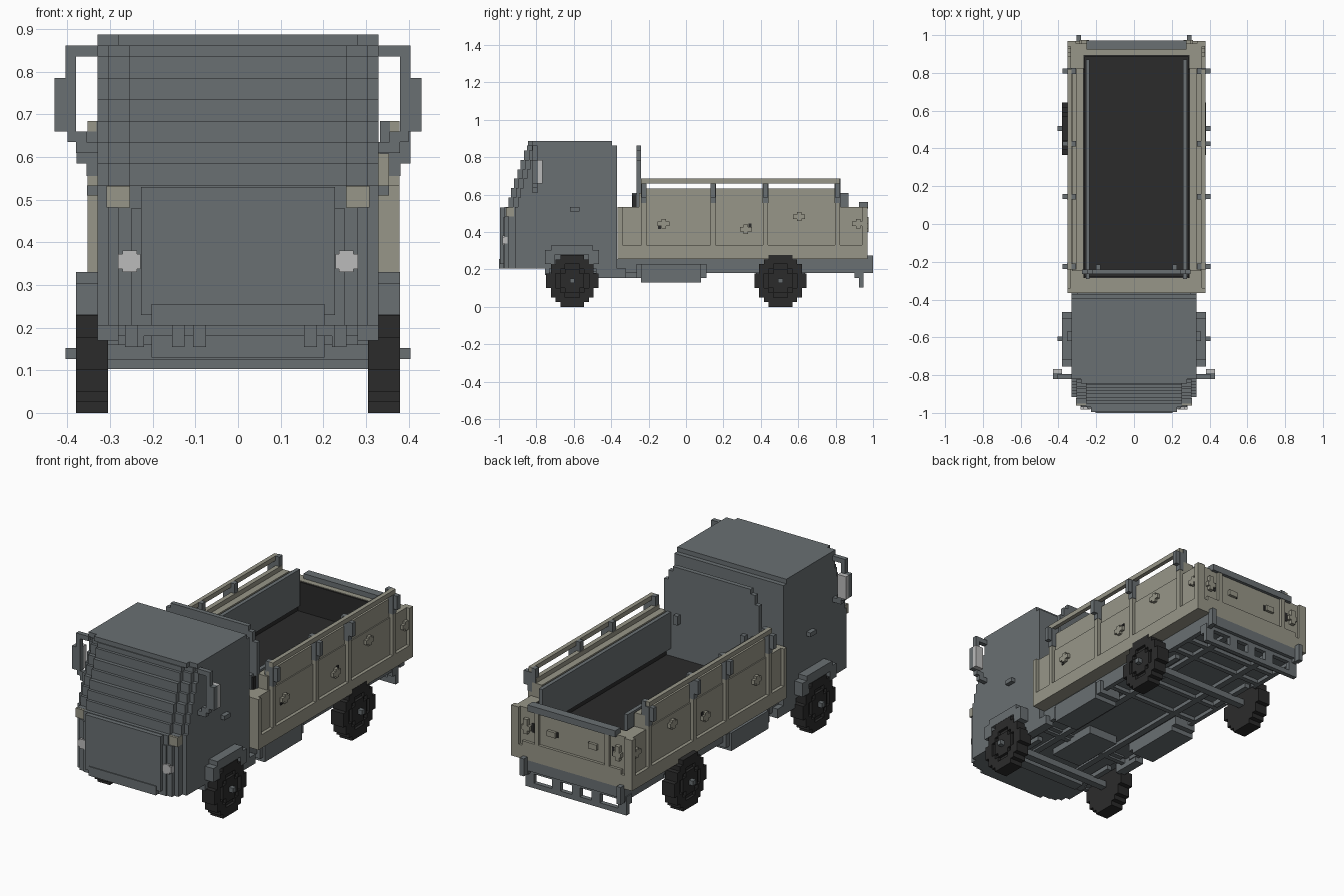
import bpy, bmesh, math
from mathutils import Matrix, Vector

cube = bpy.data.objects.get("Cube")
if cube:
    bpy.data.objects.remove(cube, do_unlink=True)


def material(name, rgb):
    m = bpy.data.materials.new(name)
    m.use_nodes = True
    m.diffuse_color = (*rgb, 1)
    m.node_tree.nodes["Principled BSDF"].inputs["Base Color"].default_value = (*rgb, 1)
    return m


GREY = material("slate grey", (0.142, 0.160, 0.170))
BEIGE = material("khaki", (0.312, 0.306, 0.246))
DARK = material("rubber black", (0.024, 0.024, 0.024))
WHITE = material("lamp grey", (0.50, 0.50, 0.50))
V = 2 / 79          # one block
BX = V / 2          # sideways offset of the load bed


def part(name, mat, boxes, mirror=False, cx=0.0):
    """One object from boxes (x0, x1, y0, y1, z0, z1), optionally mirrored about cx."""
    bm = bmesh.new()
    for b in boxes:
        for s in ((1, -1) if mirror else (1,)):
            lo, hi = Vector(b[0::2]), Vector(b[1::2])
            mid, size = (lo + hi) / 2, hi - lo
            mid.x = cx + s * mid.x
            bmesh.ops.create_cube(bm, size=1, matrix=Matrix.LocRotScale(mid, None, size))
    me = bpy.data.meshes.new(name)
    bm.to_mesh(me)
    bm.free()
    me.materials.append(mat)
    ob = bpy.data.objects.new(name, me)
    bpy.context.collection.objects.link(ob)


def w(half, y0, y1, z0, z1):
    """Box spanning the full width."""
    return (-half, half, y0, y1, z0, z1)


# Cab: stacked layers, the windscreen stepping back, with stepped front corners
cab = [w(0.28, -0.97, -0.37, 0.205, 0.482), w(0.255, -0.97, -0.37, 0.482, 0.533),
       w(0.305, -0.95, -0.37, 0.205, 0.533), w(0.33, -0.915, -0.37, 0.205, 0.533)]
for z0, z1, y in ((0.533, 0.585, -0.95), (0.585, 0.635, -0.935), (0.635, 0.685, -0.92),
                  (0.685, 0.735, -0.90), (0.735, 0.785, -0.885), (0.785, 0.836, -0.865),
                  (0.836, 0.862, -0.85)):
    cab += [w(0.255, y, -0.37, z0, z1), w(0.305, y + V, -0.37, z0, z1),
            w(0.33, y + 2 * V, -0.37, z0, z1)]
part("cab", GREY, cab)
part("front_panel", GREY, [w(0.228, -0.995, -0.95, 0.23, 0.53), w(0.25, -0.977, -0.95, 0.205, 0.48),
                           w(0.203, -1.0, -0.95, 0.205, 0.255)])
part("roof", GREY, [w(0.28, -0.845, -0.395, 0.862, 0.887), w(0.33, -0.82, -0.395, 0.862, 0.887)])
part("lower_bumper", GREY, [w(0.305, -0.74, -0.66, 0.18, 0.206), w(0.203, -0.72, -0.66, 0.13, 0.18)]
     + [(x - 0.015, x + 0.015, -0.745, -0.70, 0.155, 0.206) for x in (-0.25, -0.14, -0.09, 0.17, 0.24)])
part("front_fenders", GREY, [(0.28, 0.38, -0.72, -0.50, 0.28, 0.33),
                             (0.28, 0.38, -0.755, -0.70, 0.23, 0.305),
                             (0.28, 0.38, -0.52, -0.465, 0.23, 0.305),
                             (0.28, 0.33, -0.48, -0.32, 0.155, 0.206),
                             (0.28, 0.33, -0.755, -0.73, 0.17, 0.206)], True)
part("door_handles", GREY, [(0.32, 0.354, -0.62, -0.57, 0.51, 0.533)], True)

# Lamps
part("indicators", BEIGE, [(0.255, 0.308, -0.962, -0.92, 0.482, 0.532)], True)
part("headlights", WHITE, [(0.237, 0.271, -0.982, -0.955, 0.33, 0.381),
                           (0.229, 0.282, -0.981, -0.955, 0.338, 0.373)], True)

# Mirrors on bracket arms
part("mirror_arms", GREY, [(0.33, 0.405, -0.82, -0.795, 0.836, 0.862),
                           (0.38, 0.405, -0.82, -0.795, 0.66, 0.862),
                           (0.355, 0.40, -0.82, -0.795, 0.635, 0.66),
                           (0.32, 0.38, -0.82, -0.795, 0.61, 0.635)], True)
part("mirror_housings", GREY, [(0.38, 0.43, -0.82, -0.79, 0.66, 0.785)], True)
part("mirror_glass", WHITE, [(0.38, 0.43, -0.79, -0.767, 0.66, 0.785)], True)

# Load bed: lower skirt, recessed side panels divided by posts
posts = (-0.225, 0.145, 0.425, 0.81)
part("bed_skirt", BEIGE, [w(0.366, -0.365, 0.97, 0.257, 0.33)], cx=BX)
bed = [(0.28, 0.348, -0.35, 0.95, 0.33, 0.533), (0.28, 0.342, -0.25, 0.825, 0.533, 0.608),
       (0.32, 0.366, 0.94, 0.97, 0.33, 0.533), (0.34, 0.366, -0.365, -0.34, 0.33, 0.533)]
bed += [(0.34, 0.366, y - 0.013, y + 0.013, 0.33, 0.56) for y in posts]
part("bed_sides", BEIGE, bed, True, BX)
part("bed_ends", BEIGE, [w(0.34, -0.365, -0.285, 0.33, 0.533), w(0.342, 0.895, 0.955, 0.33, 0.533)], cx=BX)
part("bed_floor", DARK, [w(0.275, -0.28, 0.89, 0.345, 0.37)], cx=BX)
part("bed_liner", DARK, [(0.272, 0.281, -0.285, 0.82, 0.36, 0.6),
                         (0.272, 0.281, 0.82, 0.895, 0.36, 0.53),
                         (0.0, 0.281, 0.887, 0.896, 0.36, 0.53),
                         (0.0, 0.281, -0.286, -0.277, 0.36, 0.53)], True, BX)
part("inner_boards", GREY, [(0.247, 0.268, -0.29, 0.87, 0.41, 0.61)], True, BX)

# Side rails with their brackets
part("side_rails", BEIGE, [(0.343, 0.366, -0.24, 0.82, 0.66, 0.685),
                           (0.317, 0.342, -0.24, 0.82, 0.608, 0.633)], True, BX)
brackets = []
for y in posts:
    brackets += [(0.32, 0.368, y - 0.015, y + 0.015, 0.555, 0.66),
                 (0.32, 0.344, y - 0.015, y + 0.015, 0.63, 0.685),
                 (0.34, 0.392, y - 0.013, y + 0.013, 0.585, 0.66)]
part("rail_brackets", GREY, brackets, True, BX)

# Solid headboard with stepped top corners behind the cab
part("headboard", GREY, [w(0.235, -0.265, -0.24, 0.36, 0.862), w(0.262, -0.265, -0.24, 0.36, 0.836),
                         w(0.287, -0.265, -0.24, 0.36, 0.785)], cx=BX)
part("headboard_ribs", GREY, [(0.19, 0.215, -0.245, -0.215, 0.56, 0.61)], True, BX)

# Tailgate
part("tailgate_cap", GREY, [w(0.265, 0.925, 0.972, 0.525, 0.56)], cx=BX)
part("tailgate_frame", BEIGE, [(0.20, 0.225, 0.94, 0.97, 0.33, 0.525),
                               (0.0, 0.30, 0.94, 0.97, 0.33, 0.355)], True, BX)
part("tailgate_latches", BEIGE, [(0.25, 0.30, 0.95, 0.975, 0.42, 0.445),
                                 (0.265, 0.29, 0.95, 0.975, 0.40, 0.48),
                                 (0.10, 0.15, 0.95, 0.97, 0.42, 0.45)], True, BX)
part("tailgate_recesses", DARK, [(0.235, 0.25, 0.95, 0.958, 0.41, 0.46),
                                 (0.09, 0.10, 0.95, 0.958, 0.42, 0.45)], True, BX)

# Latches on the bed sides
latches = [(0.34, 0.364, y - a, y + a, z - b, z + b)
           for y, z in ((-0.12, 0.445), (0.32, 0.415), (0.605, 0.483), (0.92, 0.445))
           for a, b in ((0.032, 0.012), (0.012, 0.025))]
part("side_latches", BEIGE, latches, True, BX)
part("latch_recesses", DARK, [(0.345, 0.352, y - 0.009, y + 0.009, z - 0.009, z + 0.009)
                              for y, z in ((-0.142, 0.425), (0.342, 0.436))], True, BX)

# Chassis: plate, long rails, cross members, side boxes
part("chassis", GREY, [w(0.30, -0.40, 0.97, 0.2, 0.257), w(0.25, -0.74, -0.38, 0.19, 0.21)])
part("chassis_rails", GREY, [(0.13, 0.165, -0.74, 0.93, 0.18, 0.21),
                             (0.275, 0.30, -0.37, 0.40, 0.18, 0.21),
                             (0.275, 0.30, 0.62, 0.97, 0.18, 0.21)], True)
part("cross_members", GREY, [w(0.28, y - 0.013, y + 0.013, 0.18, 0.205)
                             for y in (-0.42, 0.15, 0.33, 0.66, 0.78)])
part("gearbox", GREY, [w(0.09, -0.55, -0.25, 0.155, 0.21)])
part("side_boxes", GREY, [(0.19, 0.33, -0.24, 0.08, 0.13, 0.228),
                          (0.19, 0.32, -0.265, 0.11, 0.155, 0.228)], True)

# Rear bumper with slots
part("rear_bumper", GREY, [w(0.305, 0.925, 0.95, 0.103, 0.13), w(0.305, 0.925, 0.95, 0.18, 0.205)]
     + [(x - 0.025, x + 0.025, 0.925, 0.95, 0.103, 0.205) for x in (-0.28, -0.12, 0.0, 0.12, 0.28)])
part("rear_bumper_posts", GREY, [(0.28, 0.305, 0.965, 1.0, 0.18, 0.275),
                                 (0.28, 0.305, 0.90, 0.935, 0.155, 0.205)], True)

# Wheels: blocky discs built from stepped rows, with a recessed ring around the hub
R = 5.5


def disc_rows(x0, x1, cy, cz, r, hole=0.0):
    rows = []
    n = int(r)
    for i in range(-n, n + 1):
        h = (2 * math.floor(math.sqrt(max(r * r - i * i, 0.3)) - 0.5 + 0.35) + 1) / 2
        k = (math.sqrt(hole * hole - i * i) // 1 + 0.5) if abs(i) < hole else 0
        spans = [(-h, -k), (k, h)] if k else [(-h, h)]
        rows += [(x0, x1, cy + a * V, cy + b * V, cz + (i - 0.5) * V, cz + (i + 0.5) * V)
                 for a, b in spans]
    return rows


for label, cy in (("front", -0.608), ("rear", 0.505)):
    cz = R * V
    part(label + "_wheels", DARK, disc_rows(0.305, 0.365, cy, cz, R)
         + disc_rows(0.365, 0.3805, cy, cz, R, 3.6) + disc_rows(0.365, 0.38, cy, cz, 2.4), True)
    part(label + "_hubs", GREY, [(0.37, 0.405, cy - V / 2, cy + V / 2, cz - V / 2, cz + V / 2)], True)
    part(label + "_axle", GREY, [w(0.31, cy - 0.02, cy + 0.02, 0.125, 0.16)])
    part(label + "_springs", GREY, [(0.22, 0.25, cy - 0.13, cy + 0.13, 0.155, 0.18)], True)
